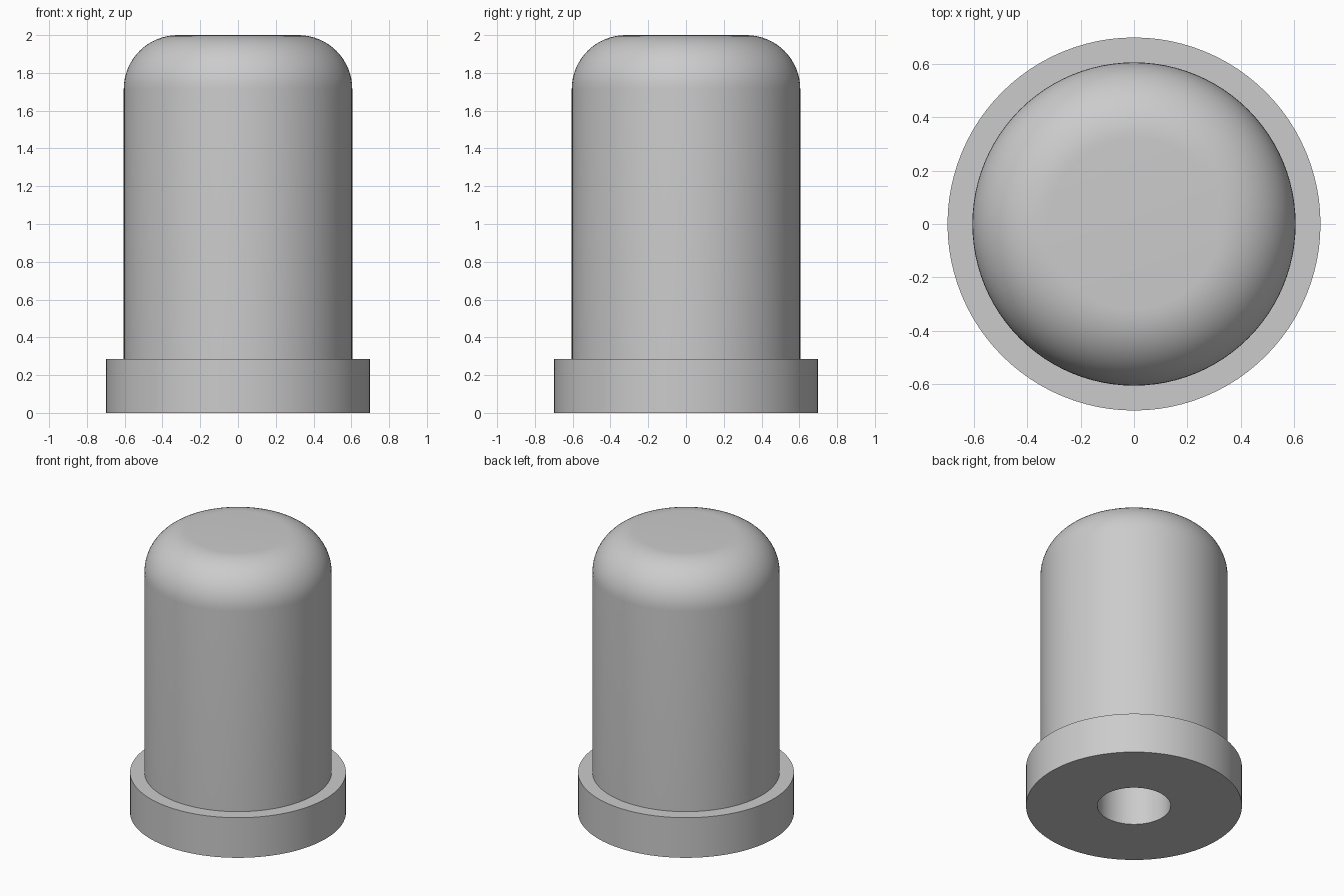
import bpy, bmesh
from math import radians, sin, cos, pi
from mathutils import Matrix

cube = bpy.data.objects.get("Cube")
if cube:
    bpy.data.objects.remove(cube, do_unlink=True)

GREY = (0.6, 0.6, 0.6, 1.0)
mat = bpy.data.materials.new("light grey")
mat.use_nodes = True
mat.diffuse_color = GREY
mat.node_tree.nodes["Principled BSDF"].inputs["Base Color"].default_value = GREY

# Main dimensions
FLANGE_R, FLANGE_H = 0.698, 0.286
BODY_R, HEIGHT, FILLET = 0.605, 2.0, 0.286
HOLE_R, HOLE_DEPTH = 0.237, 1.2
SEGMENTS, FILLET_STEPS = 96, 16


def lathe(name, profile):
    """Revolve a profile of (radius, z) points around the z axis."""
    bm = bmesh.new()
    verts = [bm.verts.new((r, 0, z)) for r, z in profile]
    edges = [bm.edges.new(pair) for pair in zip(verts, verts[1:])]
    bmesh.ops.spin(bm, geom=verts + edges, cent=(0, 0, 0), axis=(0, 0, 1),
                   angle=2 * pi, steps=SEGMENTS, use_duplicate=False)
    bmesh.ops.remove_doubles(bm, verts=bm.verts, dist=1e-4)
    bmesh.ops.recalc_face_normals(bm, faces=bm.faces)
    mesh = bpy.data.meshes.new(name)
    bm.to_mesh(mesh)
    bm.free()
    obj = bpy.data.objects.new(name, mesh)
    bpy.context.collection.objects.link(obj)
    mesh.materials.append(mat)
    bpy.ops.object.select_all(action='DESELECT')
    obj.select_set(True)
    bpy.context.view_layer.objects.active = obj
    bpy.ops.object.shade_smooth_by_angle(angle=radians(30))
    return obj


# Blind hole, flanged base, straight body and rounded top in one profile
hole = [(0, HOLE_DEPTH), (HOLE_R, HOLE_DEPTH), (HOLE_R, 0)]
flange = [(FLANGE_R, 0), (FLANGE_R, FLANGE_H), (BODY_R, FLANGE_H)]
arc = [i * pi / 2 / FILLET_STEPS for i in range(FILLET_STEPS + 1)]
dome = [(BODY_R - FILLET + FILLET * cos(a), HEIGHT - FILLET + FILLET * sin(a))
        for a in arc]
lathe("flanged_plug", hole + flange + dome + [(0, HEIGHT)])
